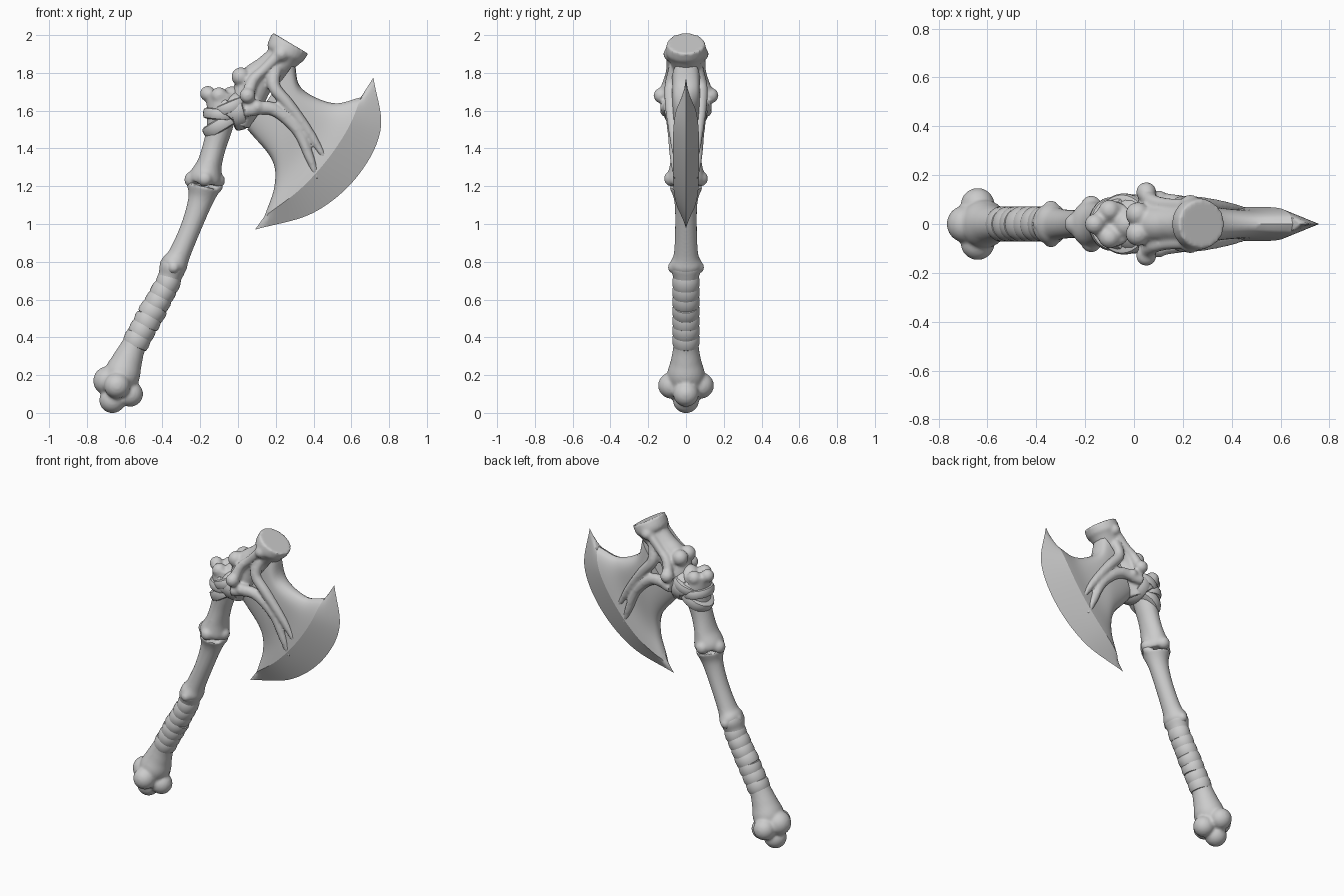
import bpy, bmesh, math, random
from mathutils import Vector, Matrix

random.seed(4)
cube = bpy.data.objects.get("Cube")
if cube:
    bpy.data.objects.remove(cube, do_unlink=True)

bone = bpy.data.materials.new("bone_grey")
bone.use_nodes = True
colour = (0.6, 0.6, 0.6, 1)
bone.diffuse_color = colour
bone.node_tree.nodes["Principled BSDF"].inputs["Base Color"].default_value = colour


def spline(points, steps):
    """Smooth curve through tuples of any length."""
    first = tuple(2 * a - b for a, b in zip(points[0], points[1]))
    last = tuple(2 * a - b for a, b in zip(points[-1], points[-2]))
    padded = [first, *points, last]
    out = []
    for i in range(len(points) - 1):
        for k in range(steps):
            t = k / steps
            out.append(tuple(
                b + t * (c - a + t * (2 * a - 5 * b + 4 * c - d + t * (3 * b - a - 3 * c + d))) / 2
                for a, b, c, d in zip(*padded[i:i + 4])))
    return out + [tuple(points[-1])]


def loft(bm, stations, steps=6, sides=24):
    """Elliptical tube; each station is x, y, z, in-plane radius, depth radius."""
    path = spline(stations, steps)
    rings = []
    for i, (x, y, z, across, depth) in enumerate(path):
        before, after = path[max(i - 1, 0)], path[min(i + 1, len(path) - 1)]
        tangent = (Vector(after[:3]) - Vector(before[:3])).normalized()
        side = Vector((0, 1, 0)).cross(tangent).normalized()
        out = tangent.cross(side)
        ring = []
        for k in range(sides):
            a = math.tau * k / sides
            ring.append(bm.verts.new(Vector((x, y, z)) + side * across * math.cos(a)
                                     + out * depth * math.sin(a)))
        rings.append(ring)
    for r, s in zip(rings, rings[1:]):
        for k in range(sides):
            n = (k + 1) % sides
            bm.faces.new((r[k], r[n], s[n], s[k]))
    bm.faces.new(rings[0])
    bm.faces.new(rings[-1])


def lobe(bm, x, y, z, radius):
    """Round knob, repeated on the back when it is off centre."""
    for s in ((1, -1) if y else (1,)):
        bmesh.ops.create_icosphere(bm, subdivisions=3, radius=radius,
                                   matrix=Matrix.Translation((x, s * y, z)))


def band(bm, x, z, lean, across, depth, width):
    """Leather strip looped round an axis that leans in the side plane."""
    axis = Vector((math.sin(lean), math.cos(lean)))
    profile = ((-0.5, 0.022), (-0.42, 0.006), (-0.2, 0), (0.2, 0), (0.42, 0.006), (0.5, 0.022))
    loft(bm, [(x + axis.x * width * t, 0, z + axis.y * width * t, across - d, depth - d)
              for t, d in profile], steps=1, sides=32)


def finish(bm, name, voxel=0):
    bmesh.ops.recalc_face_normals(bm, faces=bm.faces)
    mesh = bpy.data.meshes.new(name)
    bm.to_mesh(mesh)
    bm.free()
    mesh.materials.append(bone)
    obj = bpy.data.objects.new(name, mesh)
    bpy.context.collection.objects.link(obj)
    bpy.ops.object.select_all(action='DESELECT')
    obj.select_set(True)
    bpy.context.view_layer.objects.active = obj
    if voxel:
        fuse = obj.modifiers.new("fuse", 'REMESH')
        fuse.mode = 'VOXEL'
        fuse.voxel_size = voxel
        soften = obj.modifiers.new("soften", 'SMOOTH')
        soften.factor = 0.5
        soften.iterations = 5
        for modifier in ("fuse", "soften"):
            bpy.ops.object.modifier_apply(modifier=modifier)
    bpy.ops.object.shade_smooth_by_angle(angle=math.radians(45))


# Lower bone: knuckled pommel and grip core
bm = bmesh.new()
loft(bm, [(-0.65, 0, 0.1, 0.07, 0.08), (-0.615, 0, 0.2, 0.095, 0.1), (-0.585, 0, 0.28, 0.08, 0.08),
          (-0.545, 0, 0.37, 0.064, 0.066), (-0.45, 0, 0.54, 0.058, 0.06),
          (-0.37, 0, 0.7, 0.06, 0.065), (-0.345, 0, 0.77, 0.07, 0.085), (-0.32, 0, 0.82, 0.056, 0.065)])
for knob in ((-0.64, 0.078, 0.145, 0.07), (-0.69, 0, 0.17, 0.077),
             (-0.665, 0, 0.068, 0.07), (-0.57, 0, 0.1, 0.068)):
    lobe(bm, *knob)
finish(bm, "pommel_bone", 0.009)

# Middle bone: slim shaft with flared ends
bm = bmesh.new()
loft(bm, [(-0.355, 0, 0.74, 0.06, 0.075), (-0.335, 0, 0.79, 0.07, 0.085), (-0.31, 0, 0.84, 0.058, 0.065),
          (-0.25, 0, 0.98, 0.055, 0.058), (-0.2, 0, 1.12, 0.066, 0.062), (-0.18, 0, 1.2, 0.09, 0.09)])
for knob in ((-0.382, 0, 0.79, 0.033), (-0.305, 0, 0.77, 0.03), (-0.34, 0.065, 0.77, 0.032),
             (-0.235, 0, 1.205, 0.036), (-0.115, 0, 1.2, 0.036)):
    lobe(bm, *knob)
finish(bm, "shaft_bone", 0.009)

# Upper bone: joint knuckles, neck and knobbly stub
bm = bmesh.new()
loft(bm, [(-0.177, 0, 1.215, 0.085, 0.09), (-0.17, 0, 1.25, 0.088, 0.098), (-0.15, 0, 1.32, 0.066, 0.085),
          (-0.125, 0, 1.41, 0.062, 0.075), (-0.1, 0, 1.5, 0.068, 0.08),
          (-0.085, 0, 1.6, 0.08, 0.095), (-0.085, 0, 1.69, 0.085, 0.09)])
for knob in ((-0.24, 0, 1.235, 0.045), (-0.11, 0, 1.23, 0.042), (-0.175, 0.075, 1.24, 0.042),
             (-0.16, 0, 1.69, 0.042), (-0.03, 0, 1.67, 0.06), (-0.1, 0.055, 1.68, 0.045)):
    lobe(bm, *knob)
finish(bm, "neck_bone", 0.009)

# Head bone: column with flat crown, side knobs and curved tendons
bm = bmesh.new()
loft(bm, [(0.01, 0, 1.52, 0.055, 0.085), (0.045, 0, 1.63, 0.085, 0.1), (0.085, 0, 1.74, 0.095, 0.085),
          (0.16, 0, 1.81, 0.085, 0.075), (0.225, 0, 1.87, 0.085, 0.085),
          (0.25, 0, 1.91, 0.105, 0.108), (0.278, 0, 1.957, 0.11, 0.1)])
for knob in ((0.05, 0.13, 1.68, 0.042), (0.015, 0.04, 1.78, 0.05),
             (0.1, 0.1, 1.62, 0.038), (0.23, 0.08, 1.9, 0.04)):
    lobe(bm, *knob)
for s in (1, -1):
    loft(bm, [(0.03, s * 0.11, 1.6, 0.035, 0.03), (0.18, s * 0.085, 1.61, 0.036, 0.034),
              (0.31, s * 0.07, 1.5, 0.03, 0.03), (0.38, s * 0.062, 1.35, 0.025, 0.024),
              (0.42, s * 0.05, 1.24, 0.014, 0.015)], sides=14)
    loft(bm, [(0.2, s * 0.06, 1.83, 0.035, 0.03), (0.19, s * 0.08, 1.73, 0.034, 0.034),
              (0.27, s * 0.078, 1.63, 0.032, 0.034), (0.38, s * 0.066, 1.48, 0.026, 0.025),
              (0.47, s * 0.05, 1.33, 0.014, 0.015)], sides=14)
    loft(bm, [(0.23, s * 0.075, 1.91, 0.03, 0.03), (0.14, s * 0.08, 1.82, 0.026, 0.026),
              (0.08, s * 0.09, 1.76, 0.03, 0.03), (0.05, s * 0.12, 1.68, 0.035, 0.03)], sides=14)
finish(bm, "head_bone", 0.009)

# Blade: rows run from lower rim to upper rim, from the column out to the cutting edge
rows = [[(0.05, 1.5), (0.12, 1.6), (0.2, 1.72), (0.26, 1.8), (0.3, 1.86)],
        [(0.18, 1.34), (0.23, 1.46), (0.28, 1.57), (0.32, 1.66), (0.335, 1.72)],
        [(0.193, 1.2), (0.29, 1.32), (0.39, 1.44), (0.46, 1.55), (0.5, 1.64)],
        [(0.14, 1.04), (0.33, 1.185), (0.48, 1.35), (0.59, 1.52), (0.65, 1.67)],
        [(0.09, 0.97), (0.4, 1.06), (0.63, 1.25), (0.755, 1.5), (0.717, 1.775)]]
thickness = (0.075, 0.072, 0.06, 0.07, 0)
count = 40
lines = []
for row, thick in zip(rows, thickness):
    line = []
    for k, (x, z) in enumerate(spline(row, count // 4)):
        rim = max(0, 1 - abs(2 * k / count - 1) ** 3) ** 0.5
        line.append((x, thick * rim, z))
    lines.append(line)

bm = bmesh.new()
for s in (1, -1):
    columns = []
    for k in range(count + 1):
        body = spline([line[k] for line in lines[:4]], 6)
        inner, edge = Vector(lines[3][k]), Vector(lines[4][k])
        points = body + [tuple(inner.lerp(edge, t / 3)) for t in (1, 2, 3)]
        columns.append([bm.verts.new((x, s * y, z)) for x, y, z in points])
    for a, b in zip(columns, columns[1:]):
        for i in range(len(a) - 1):
            bm.faces.new((a[i], a[i + 1], b[i + 1], b[i]))
        bm.edges.get((a[18], b[18])).smooth = False
bmesh.ops.remove_doubles(bm, verts=bm.verts, dist=0.0005)
bmesh.ops.holes_fill(bm, edges=[e for e in bm.edges if e.is_boundary], sides=0)
finish(bm, "axe_blade")

# Grip wrap: overlapping strips with uneven tilt
bm = bmesh.new()
turns = 7
for i in range(turns):
    t = i / (turns - 1)
    band(bm, -0.535 + 0.165 * t, 0.385 + 0.305 * t, 0.49 + random.uniform(-0.22, 0.16),
         0.073 - 0.006 * t + random.uniform(-0.003, 0.004), 0.072, 0.085)
finish(bm, "grip_wrap")

# Head binding: crossed strips that tie the head to the neck
bm = bmesh.new()
for strip in ((-0.085, 1.53, -0.55, 0.11, 0.1, 0.07), (-0.04, 1.6, 0.65, 0.11, 0.115, 0.07),
              (-0.04, 1.62, -0.4, 0.115, 0.125, 0.06), (-0.005, 1.6, 1.3, 0.105, 0.12, 0.075),
              (-0.09, 1.58, 0.1, 0.095, 0.11, 0.06)):
    band(bm, *strip)
finish(bm, "head_binding")
